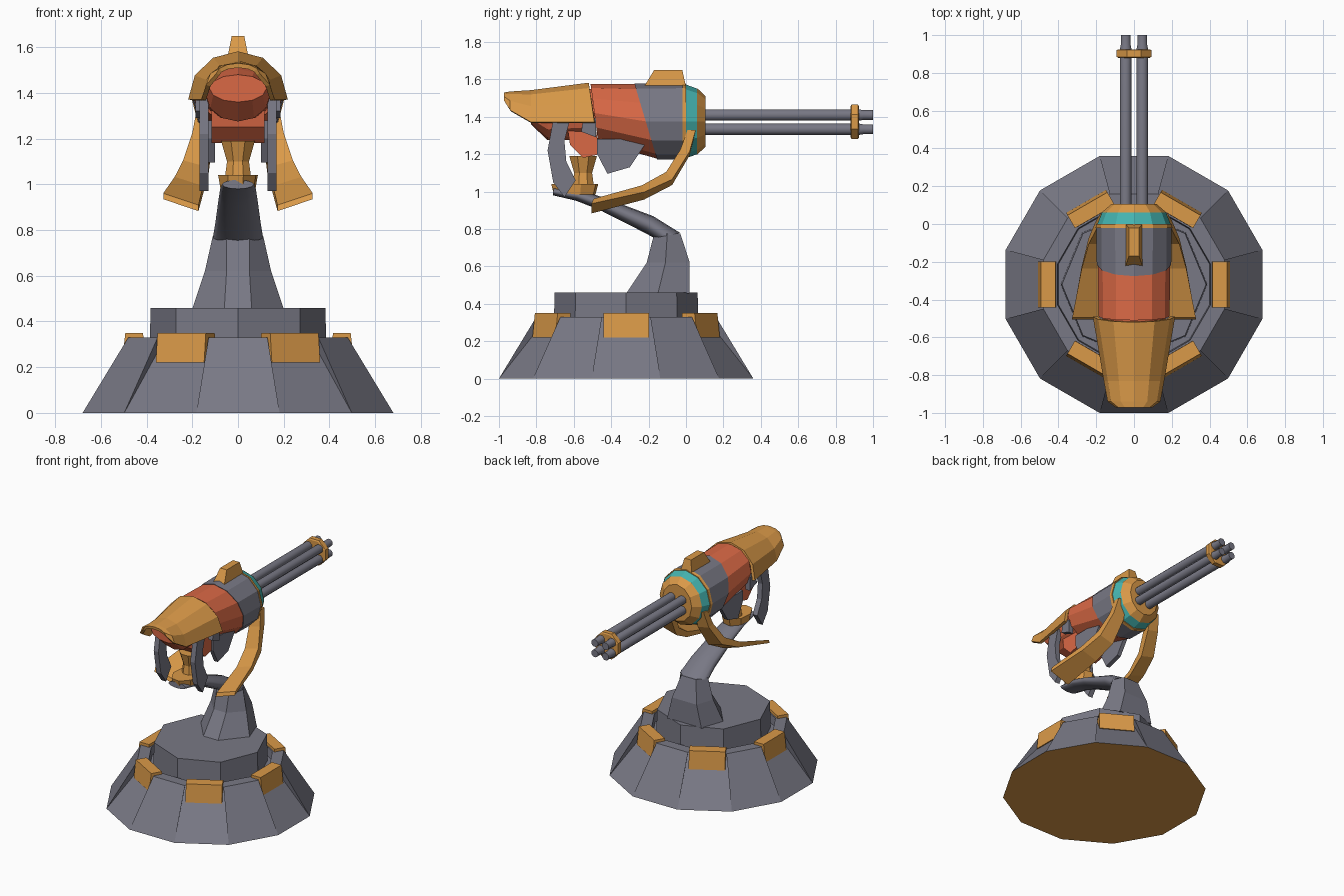
import bpy, bmesh, math
from mathutils import Vector, Matrix

if "Cube" in bpy.data.objects:
    bpy.data.objects.remove(bpy.data.objects["Cube"])


def material(name, rgb):
    m = bpy.data.materials.new(name)
    m.diffuse_color = (*rgb, 1)
    m.use_nodes = True
    m.node_tree.nodes["Principled BSDF"].inputs["Base Color"].default_value = m.diffuse_color
    return m


GRAY = material("slate gray", (0.19, 0.19, 0.235))
ORANGE = material("amber orange", (0.70, 0.32, 0.065))
RED = material("coral red", (0.70, 0.14, 0.06))
TEAL = material("teal", (0.06, 0.46, 0.44))


def finish(bm, name, *mats, smooth=False):
    bmesh.ops.recalc_face_normals(bm, faces=bm.faces)
    me = bpy.data.meshes.new(name)
    bm.to_mesh(me)
    bm.free()
    for m in mats:
        me.materials.append(m)
    ob = bpy.data.objects.new(name, me)
    bpy.context.collection.objects.link(ob)
    if smooth:
        for p in me.polygons:
            p.use_smooth = len(p.vertices) == 4
    return ob


def loft_bm(rings, closed=True, caps=True):
    bm = bmesh.new()
    vs = [[bm.verts.new(p) for p in r] for r in rings]
    n = len(rings[0])
    for a, b in zip(vs, vs[1:]):
        for i in range(n if closed else n - 1):
            j = (i + 1) % n
            bm.faces.new((a[i], a[j], b[j], b[i]))
    if caps:
        bm.faces.new(vs[0])
        bm.faces.new(vs[-1])
    return bm


def loft(name, mat, rings, closed=True, caps=True, smooth=False):
    return finish(loft_bm(rings, closed, caps), name, mat, smooth=smooth)


def flat_ring(n, r, z, y=-0.32, off=0.0, ry=None):
    a = [off + math.tau * i / n for i in range(n)]
    return [(r * math.cos(t), y + (ry or r) * math.sin(t), z) for t in a]


def gun_ring(y, rx, rz, zc=1.375, shear=0.0, n=12, x=0.0, off=0.0):
    """Ring round the gun axis; shear tilts it along y with height."""
    a = [off + math.tau * i / n for i in range(n)]
    return [(x + rx * math.cos(t), y + shear * rz * math.sin(t), zc + rz * math.sin(t)) for t in a]


def plate(name, mat, outline, x0, x1):
    return loft(name, mat, [[(x, y, z) for y, z in outline] for x in (x0, x1)])


def oriented(y, z, rx, rn, ang, n=12):
    """Ellipse across a path in the yz plane; ang is the direction of its normal axis."""
    c, s = math.cos(ang), math.sin(ang)
    a = [math.tau * i / n for i in range(n)]
    return [(rx * math.cos(t), y + rn * math.sin(t) * c, z + rn * math.sin(t) * s) for t in a]


# Base: twelve-sided skirt with a groove inside the rim and six sunken panels
H = math.radians(15)
K = 1 / math.cos(H)
bm = loft_bm([flat_ring(12, r * K, z, off=H) for r, z in
              ((0.68, 0), (0.48, 0.33), (0.405, 0.33), (0.40, 0.27))])
panels = []
for f in bm.faces:
    c = f.calc_center_median() + Vector((0, 0.32, 0))
    if len(f.verts) == 4 and c.z < 0.2:
        deg = round(math.degrees(math.atan2(c.y, c.x)))
        if deg % 60 == 0:
            panels.append(f)
for f in bmesh.ops.extrude_discrete_faces(bm, faces=panels)["faces"]:
    c = f.calc_center_median()
    d = Vector((c.x, c.y + 0.32, 0)).normalized()
    for v in f.verts:
        if v.co.z > 0.2:
            v.co -= d * 0.07
for f in bm.faces:
    f.material_index = int(len(f.verts) == 12 and f.calc_center_median().z < 0.01)
finish(bm, "base_skirt", GRAY, ORANGE)

# Six rim blocks
for k in range(6):
    rot = Matrix.Rotation(math.tau * k / 6, 3, 'Z')
    rings = []
    for z, r0, r1 in ((0.22, 0.41, 0.508), (0.35, 0.415, 0.493)):
        pts = [(r0, -0.122), (r1, -0.122), (r1, 0.122), (r0, 0.122)]
        rings.append([rot @ Vector((x, y, z)) + Vector((0, -0.32, 0)) for x, y in pts])
    loft(f"rim_block_{k + 1}", ORANGE, rings)

# Drum on the base
loft("base_drum", GRAY, [flat_ring(8, 0.388, 0.25), flat_ring(8, 0.382, 0.46)])

# Pedestal: tapering six-sided foot
rings = []
for z, (xf, yf), (xm, ym), (xb, yb) in (
        (0.455, (0.06, -0.32), (0.20, -0.15), (0.14, 0.02)),
        (0.62, (0.05, -0.21), (0.145, -0.11), (0.10, 0.02)),
        (0.775, (0.05, -0.17), (0.11, -0.10), (0.06, -0.03))):
    rings.append([(-xf, yf, z), (xf, yf, z), (xm, ym, z), (xb, yb, z), (-xb, yb, z), (-xm, ym, z)])
loft("pedestal", GRAY, rings)

# Leaning neck
loft("neck", GRAY, [oriented(y, z, rx, rn, a) for y, z, rx, rn, a in (
    (-0.10, 0.765, 0.11, 0.07, 0.2), (-0.20, 0.825, 0.10, 0.05, 1.05),
    (-0.45, 0.935, 0.085, 0.035, 1.15), (-0.58, 0.98, 0.078, 0.03, 1.3),
    (-0.71, 1.0, 0.07, 0.02, 1.5))], smooth=True)

# Swivel collar and post
loft("swivel_collar", ORANGE, [flat_ring(8, 0.08, 0.985, -0.595, H, 0.115),
                               flat_ring(8, 0.09, 1.04, -0.595, H, 0.13)])
loft("swivel_post", ORANGE, [flat_ring(8, 0.062, 1.03, -0.55, math.pi / 8),
                             flat_ring(8, 0.052, 1.10, -0.55, math.pi / 8),
                             flat_ring(8, 0.08, 1.19, -0.55, math.pi / 8)])

# Gun body: gray housing, red mid section and red head under the hood
seam = dict(shear=-0.30)
loft("gun_housing", GRAY, [gun_ring(-0.215, 0.197, 0.203, **seam), gun_ring(-0.02, 0.20, 0.205)])
loft("gun_midsection", RED, [gun_ring(-0.215, 0.192, 0.199, **seam),
                             gun_ring(-0.49, 0.188, 0.155, 1.42, -0.13)])
loft("gun_head", RED, [gun_ring(-0.48, 0.17, 0.14, 1.415),
                       gun_ring(-0.74, 0.14, 0.115, 1.39),
                       gun_ring(-0.83, 0.125, 0.06, 1.42)])
plate("under_chassis", RED, [(-0.64, 1.38), (-0.49, 1.38), (-0.46, 1.20), (-0.55, 1.18),
                             (-0.62, 1.25)], -0.115, 0.115)

# Front bands and nose
loft("housing_band", ORANGE, [gun_ring(-0.02, 0.203, 0.208), gun_ring(0.0, 0.20, 0.203)])
loft("teal_band", TEAL, [gun_ring(0.0, 0.194, 0.197), gun_ring(0.06, 0.17, 0.175)])
loft("nose_cap", ORANGE, [gun_ring(0.06, 0.172, 0.177), gun_ring(0.105, 0.12, 0.135)])

# Hood: open half shell over the head
rings = []
for y, rx, zb, zt in ((-0.972, 0.095, 1.485, 1.53), (-0.94, 0.14, 1.435, 1.535),
                      (-0.83, 0.16, 1.372, 1.542), (-0.49, 0.218, 1.372, 1.582)):
    a = [math.pi * i / 6 for i in range(7)]
    rings.append([(rx * math.cos(t), y - 0.03 * math.sin(t) * (y > -0.5),
                   zb + (zt - zb) * math.sin(t)) for t in a])
hood = loft("hood", ORANGE, rings, closed=False, caps=False)
sol = hood.modifiers.new("thickness", 'SOLIDIFY')
sol.thickness = 0.02
sol.offset = -1 if hood.data.polygons[2].normal.z > 0 else 1

# Sight fin on top
loft("sight_fin", ORANGE, [[(s * w, y, z) for s, y in ((-1, y0), (1, y0), (1, y1), (-1, y1))]
                           for w, y0, y1, z in ((0.045, -0.225, 0.0, 1.56),
                                                (0.027, -0.17, -0.02, 1.65))])

# Barrels and muzzle ring
for i, (sx, sz) in enumerate(((-1, -1), (1, -1), (1, 1), (-1, 1))):
    loft(f"barrel_{i + 1}", GRAY,
         [gun_ring(y, r, r, 1.371 + sz * 0.038, n=8, x=sx * 0.044, off=math.pi / 8)
          for y, r in ((0.08, 0.032), (0.93, 0.032), (0.95, 0.028), (1.0, 0.028))], smooth=True)
loft("muzzle_ring", ORANGE, [gun_ring(y, r, r, 1.373, n=8, off=math.pi / 8) for y, r in
                             ((0.88, 0.09), (0.885, 0.10), (0.92, 0.10), (0.925, 0.09))])

# Mirrored side parts
for side, s in (("left", -1), ("right", 1)):
    # Curved ribbon arm: centre, half width and half thickness at each section
    rings = []
    for c, w, t in (((0.145, 0.03, 1.33), (0.035, 0, 0.0), (0, 0.022, 0)),
                    ((0.155, -0.005, 1.21), (0.045, 0, 0.01), (0, 0.025, -0.005)),
                    ((0.185, -0.09, 1.07), (0.055, 0, 0.015), (0, 0.016, -0.02)),
                    ((0.215, -0.23, 0.995), (0.062, 0, 0.02), (0, 0.006, -0.018)),
                    ((0.25, -0.50, 0.922), (0.077, 0, 0.026), (0, -0.005, -0.013))):
        c, w, t = Vector(c), Vector(w), Vector(t)
        rings.append([(s * p.x, p.y, p.z) for p in (c - w - t, c + w - t, c + w + t, c - w + t)])
    loft(f"ribbon_arm_{side}", ORANGE, rings)

    # Hanging claw and belly fin plates
    plate(f"claw_{side}", GRAY, [(-0.71, 1.385), (-0.62, 1.385), (-0.65, 1.27), (-0.64, 1.16),
                                 (-0.59, 1.06), (-0.65, 0.97), (-0.71, 1.05), (-0.74, 1.22)],
          s * 0.13, s * 0.168)
    plate(f"belly_fin_{side}", GRAY, [(-0.475, 1.28), (-0.20, 1.28), (-0.30, 1.13),
                                      (-0.42, 1.095), (-0.475, 1.20)], s * 0.10, s * 0.13)
    plate(f"hinge_plate_{side}", GRAY, [(-0.56, 1.32), (-0.55, 1.39), (-0.48, 1.39),
                                        (-0.48, 1.29)], s * 0.15, s * 0.185)
